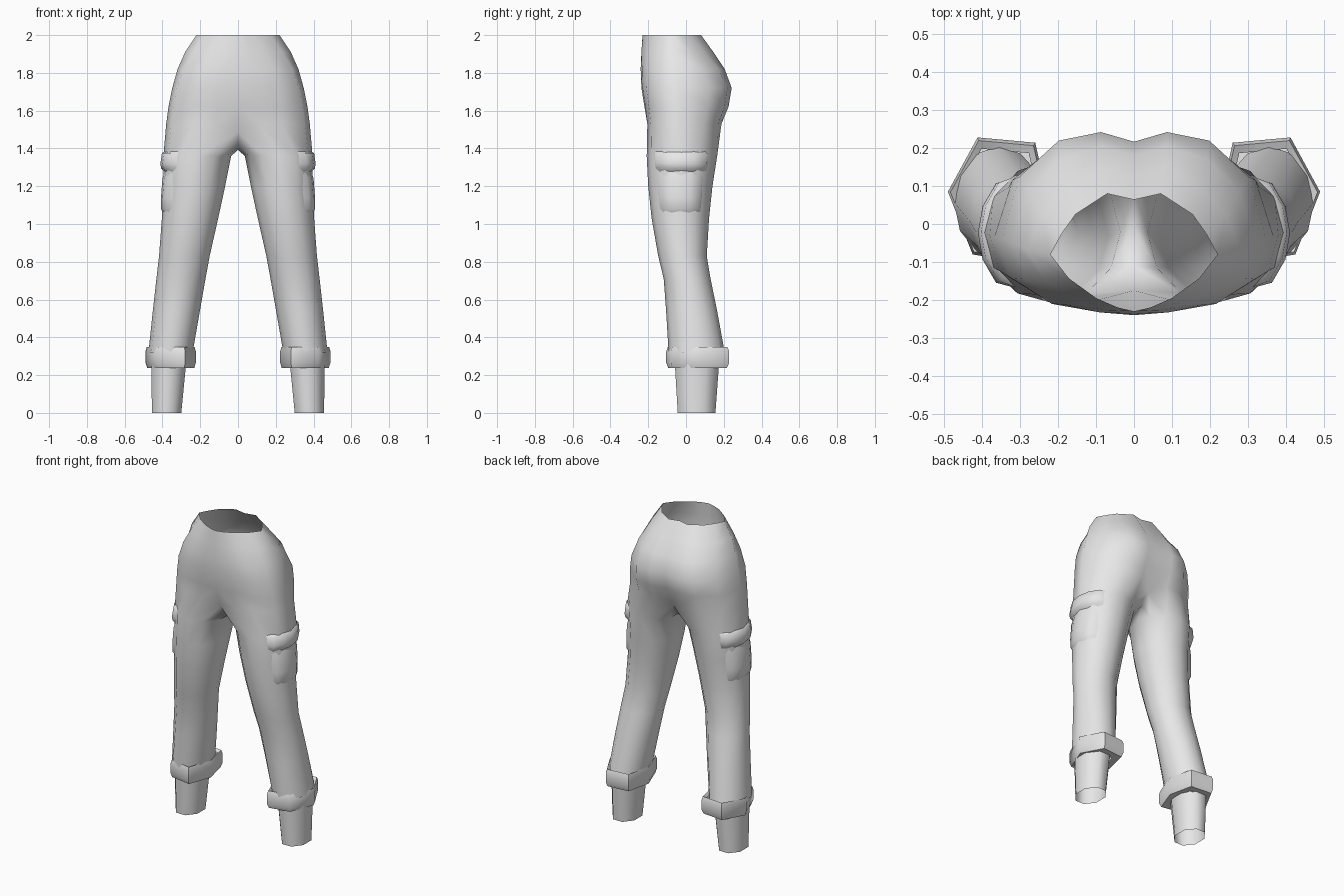
import bpy
import math

if "Cube" in bpy.data.objects:
    bpy.data.objects.remove(bpy.data.objects["Cube"])

grey = bpy.data.materials.new("light_grey_cloth")
grey.diffuse_color = (0.8, 0.8, 0.8, 1)
grey.use_nodes = True
grey.node_tree.nodes["Principled BSDF"].inputs["Base Color"].default_value = grey.diffuse_color


def lerp(a, b, t):
    return a + (b - a) * t


def bridge(upper, lower, closed):
    """Quads between two index loops of equal length."""
    n = len(upper)
    return [(upper[i], lower[i], lower[(i + 1) % n], upper[(i + 1) % n])
            for i in range(n if closed else n - 1)]


def make(name, verts, faces, angle):
    """Smooth-shaded object, mirrored to the other side of the body."""
    mesh = bpy.data.meshes.new(name)
    mesh.from_pydata(verts, [], faces)
    mesh.materials.append(grey)
    mesh.polygons.foreach_set("use_smooth", [True] * len(mesh.polygons))
    mesh.set_sharp_from_angle(angle=math.radians(angle))
    obj = bpy.data.objects.new(name, mesh)
    bpy.context.collection.objects.link(obj)
    mod = obj.modifiers.new("mirror", 'MIRROR')
    mod.use_mirror_merge = True
    mod.merge_threshold = 0.0005
    return obj


def loft(name, rings, closed, angle):
    n = len(rings[0])
    faces = []
    for k in range(len(rings) - 1):
        faces += bridge(range(k * n, k * n + n), range(k * n + n, k * n + 2 * n), closed)
    return make(name, [v for r in rings for v in r], faces, angle)


# Half outlines from front centre, round the side, to back centre
WAIST = [(0, -1), (.2, -.93), (.45, -.77), (.78, -.42), (1, 0),
         (.86, .35), (.7, .66), (.32, 1), (0, .9)]
HIPS = [(0, -1), (.3, -.97), (.62, -.87), (.93, -.52), (1, 0),
        (.87, .58), (.57, .92), (.25, 1), (0, .91)]

# z, half width, front y, side y, back y, blend from waist to hip outline
PELVIS = [(2.0, .22, -.23, -.08, .08, 0), (1.91, .28, -.236, -.07, .145, .4),
          (1.82, .32, -.24, -.05, .205, .8), (1.72, .348, -.236, -.04, .242, 1),
          (1.62, .368, -.22, -.035, .225, 1), (1.53, .38, -.21, -.03, .188, 1)]

# Legs: z, inner x, outer x, front y, back y
LEG = [(1.36, .036, .395, -.208, .165), (1.2, .068, .395, -.2, .14),
       (1.03, .105, .403, -.182, .122), (.83, .15, .418, -.147, .11),
       (.71, .172, .432, -.118, .13), (.55, .2, .45, -.106, .163),
       (.32, .24, .474, -.092, .205)]


def pelvis_ring(z, w, front, mid, back, t):
    ring = []
    for a, b in zip(WAIST, HIPS):
        x, y = lerp(a[0], b[0], t), lerp(a[1], b[1], t)
        ring.append((x * w, mid + y * (back - mid if y > 0 else mid - front), z))
    return ring


def leg_point(z, inner, outer, front, back, angle, grow=0.0):
    rx, ry = (outer - inner) / 2 + grow, (back - front) / 2 + grow
    return ((inner + outer) / 2 + rx * math.cos(angle),
            (front + back) / 2 + ry * math.sin(angle), z)


def leg_at(z):
    for a, b in zip(LEG, LEG[1:]):
        if z >= b[0]:
            t = (a[0] - z) / (a[0] - b[0])
            return [lerp(p, q, t) for p, q in zip(a, b)]


# Trousers: hip rings that split at the crotch into leg rings
verts, faces = [], []
for row in PELVIS:
    verts += pelvis_ring(*row)
last = len(verts) - 9
verts[last] = (0, -.175, 1.49)
verts[last + 8] = (0, .13, 1.48)
for k in range(len(PELVIS) - 1):
    faces += bridge(range(k * 9, k * 9 + 9), range(k * 9 + 9, k * 9 + 18), False)
verts += [(0, .08, 1.41), (0, -.01, 1.392), (0, -.11, 1.405)]
loop = list(range(last, last + 12))
for row in LEG:
    start = len(verts)
    verts += [leg_point(*row, math.radians((i - 4) * 30)) for i in range(12)]
    ring = list(range(start, start + 12))
    faces += bridge(loop, ring, True)
    loop = ring
make("trousers", verts, faces, 75)


# Thigh pockets: thin raised patches that sink into the leg at their rims
def patch(name, rows, half_angle):
    rings = []
    for z, grow in rows:
        ring = []
        for i in range(-3, 4):
            g = grow if abs(i) < 3 else -.015
            ring.append(leg_point(*leg_at(z), math.radians(half_angle * i / 3), g))
        rings.append(ring)
    loft(name, rings, False, 60)


patch("pocket_flap", [(1.385, -.012), (1.375, .008), (1.32, .016), (1.295, .012), (1.27, -.012)], 62)
patch("pocket_bag", [(1.29, -.01), (1.24, .005), (1.14, .01), (1.08, .008), (1.05, -.012)], 55)

# Rolled six-sided cuffs
CUFF = [(.28, -.105), (.425, -.08), (.49, .085), (.412, .228), (.26, .214), (.223, .05)]
CX, CY = .355, .062
loft("cuff", [[(CX + (x - CX) * s, CY + (y - CY) * s, z) for x, y in CUFF]
              for z, s in [(.335, .82), (.348, .95), (.325, 1), (.265, 1), (.237, .93), (.24, .6)]],
     True, 60)


# Open tapered ankles
def ankle_ring(z, cx, cy, rx, ry):
    return [(cx + rx * math.cos(a), cy + ry * math.sin(a), z)
            for a in (math.radians(i * 45 + 22.5) for i in range(8))]


loft("ankle", [ankle_ring(.28, .366, .058, .101, .128),
               ankle_ring(0, .378, .056, .084, .108)], True, 60)
